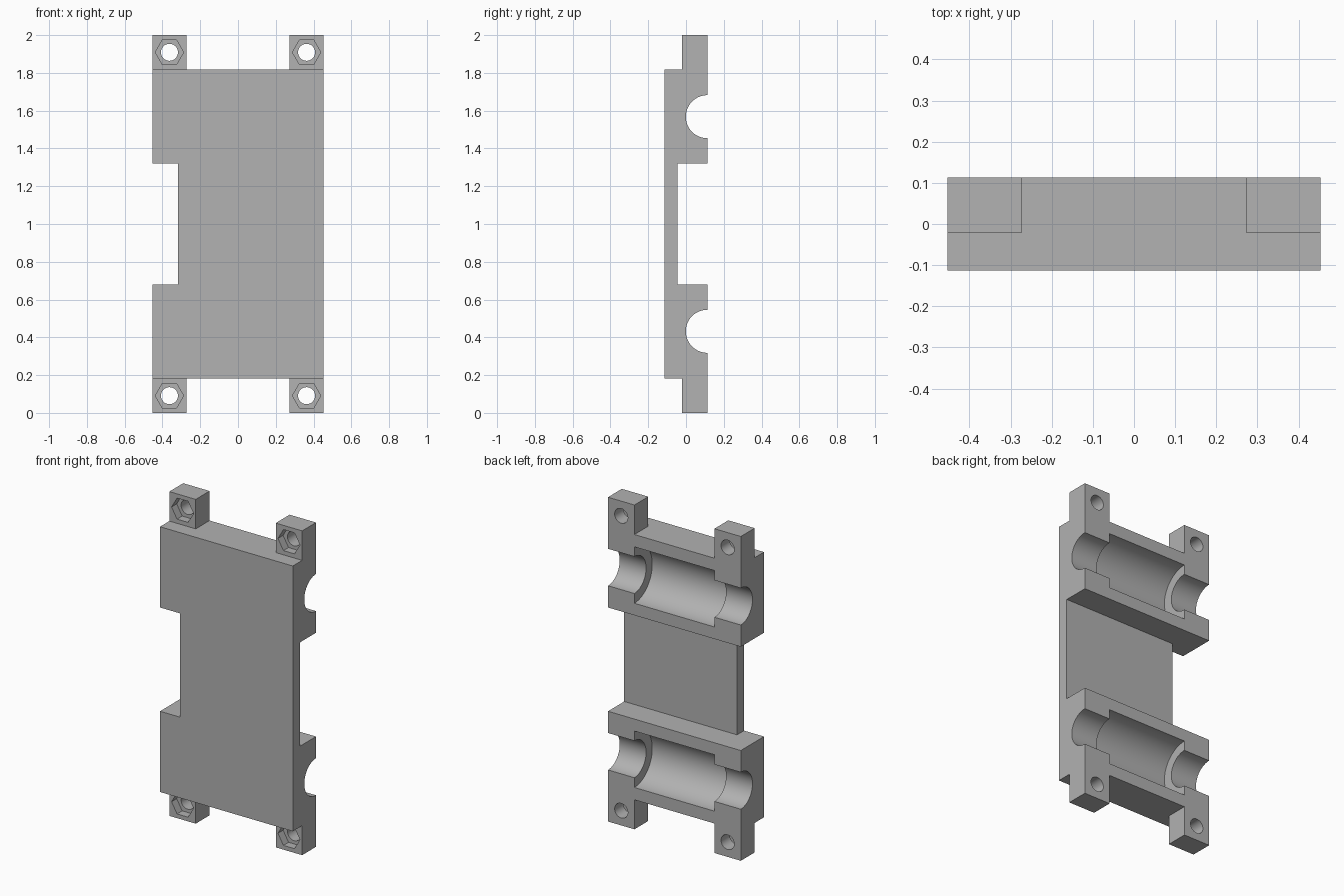
import bpy, bmesh, math
from mathutils import Matrix, Vector

default = bpy.data.objects.get("Cube")
if default:
    bpy.data.objects.remove(default, do_unlink=True)

# Main sizes
W, D = 0.453, 0.113           # half width, half depth
BODY, BLOCK = 0.818, 0.32     # half heights of body and of the gap between blocks
EAR_X, EAR_Y = 0.273, -0.022  # inner side and front of the ears
WEB_Y, NOTCH_X = -0.045, -0.317

grey = bpy.data.materials.new("plain grey")
grey.use_nodes = True
grey.diffuse_color = (0.445, 0.445, 0.445, 1)
grey.node_tree.nodes["Principled BSDF"].inputs["Base Color"].default_value = grey.diffuse_color


def finish(name, bm):
    bmesh.ops.recalc_face_normals(bm, faces=bm.faces)
    mesh = bpy.data.meshes.new(name)
    bm.to_mesh(mesh)
    bm.free()
    obj = bpy.data.objects.new(name, mesh)
    obj.data.materials.append(grey)
    bpy.context.collection.objects.link(obj)
    return obj


def box(name, low, high):
    bm = bmesh.new()
    low, high = Vector(low), Vector(high)
    bmesh.ops.create_cube(bm, size=1)
    for v in bm.verts:
        v.co = (low + high) / 2 + v.co * (high - low)
    return finish(name, bm)


def rod(name, radius, length, centre, axis, sides):
    bm = bmesh.new()
    turn = Matrix.Rotation(math.pi / 2, 4, axis)
    # A vertex of the ring lies on the x axis when the rod points along y
    spin = Matrix.Rotation(math.pi / 2, 4, 'Z') if axis == 'X' else Matrix()
    bmesh.ops.create_cone(bm, cap_ends=True, segments=sides, radius1=radius,
                          radius2=radius, depth=length,
                          matrix=Matrix.Translation(centre) @ turn @ spin)
    return finish(name, bm)


def cut(target, cutter):
    cutter.hide_render = True
    mod = target.modifiers.new("cut", 'BOOLEAN')
    mod.operation, mod.solver, mod.object = 'DIFFERENCE', 'EXACT', cutter
    bpy.context.view_layer.objects.active = target
    bpy.ops.object.modifier_apply(modifier=mod.name)
    bpy.data.objects.remove(cutter, do_unlink=True)


# Side profile of the whole shell, extruded across its width
half = [(-D, BODY), (EAR_Y, BODY), (EAR_Y, 1), (D, 1), (D, BLOCK), (WEB_Y, BLOCK)]
profile = half + [(y, -z) for y, z in reversed(half)]
bm = bmesh.new()
face = bm.faces.new([bm.verts.new((-W, y, z + 1)) for y, z in profile])
side = bmesh.ops.extrude_face_region(bm, geom=[face])["geom"]
bmesh.ops.translate(bm, vec=(2 * W, 0, 0),
                    verts=[g for g in side if isinstance(g, bmesh.types.BMVert)])
shell = finish("clamp_shell", bm)

# Notch in one edge of the thin web
cut(shell, box("notch_cutter", (-1, -1, 1 - BLOCK), (NOTCH_X, 1, 1 + BLOCK)))

for s in (-1, 1):
    # Space between the two ears
    ends = sorted((1 + s * BODY, 1 + s * 1.2))
    cut(shell, box("ear_gap_cutter", (-EAR_X, -1, ends[0]), (EAR_X, 1, ends[1])))
    # Stepped half-round channel
    z = 1 + s * 0.568
    cut(shell, rod("narrow_channel_cutter", 0.114, 2, (0, D, z), 'Y', 96))
    cut(shell, rod("wide_channel_cutter", 0.174, 2 * EAR_X, (0, D, z), 'Y', 96))
    # Bolt holes with hexagonal nut pockets
    for x in (-0.363, 0.363):
        z = 1 + s * 0.909
        cut(shell, rod("bolt_cutter", 0.045, 1, (x, 0, z), 'X', 48))
        cut(shell, rod("nut_cutter", 0.075, 0.1, (x, EAR_Y, z), 'X', 6))

# Smooth round surfaces, keep edges sharp
for o in bpy.context.selected_objects:
    o.select_set(False)
shell.select_set(True)
bpy.context.view_layer.objects.active = shell
bpy.ops.object.shade_smooth_by_angle(angle=math.radians(30))
